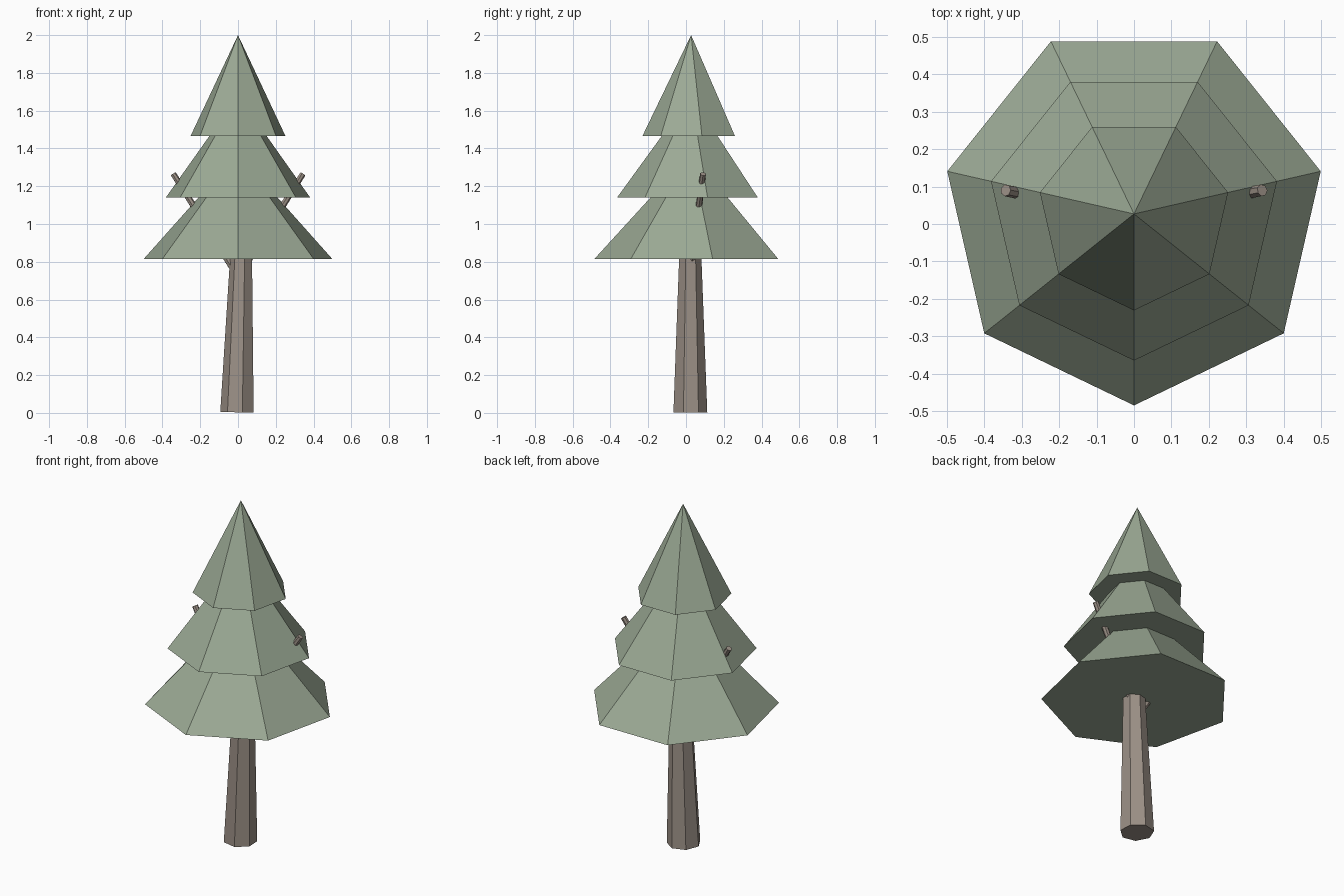
import bpy, bmesh
from math import cos, sin, radians, tau
from mathutils import Vector

if "Cube" in bpy.data.objects:
    bpy.data.objects.remove(bpy.data.objects["Cube"])

SIDES = 7


def material(name, rgb):
    m = bpy.data.materials.new(name)
    m.diffuse_color = (*rgb, 1)
    m.use_nodes = True
    m.node_tree.nodes["Principled BSDF"].inputs["Base Color"].default_value = m.diffuse_color
    return m


def tapered(name, start, end, r0, r1, phase, mat):
    """Flat-sided taper from start to end; r1 = 0 closes to a point."""
    start, end = Vector(start), Vector(end)
    turn = Vector((0, 0, 1)).rotation_difference(end - start)
    bm = bmesh.new()

    def ring(centre, r):
        angles = [radians(phase) + tau * i / SIDES for i in range(SIDES)]
        return [bm.verts.new(centre + turn @ Vector((r * cos(a), r * sin(a), 0)))
                for a in angles]

    low = ring(start, r0)
    bm.faces.new(low[::-1])
    if r1:
        high = ring(end, r1)
        bm.faces.new(high)
    else:
        tip = bm.verts.new(end)
    for i in range(SIDES):
        j = (i + 1) % SIDES
        bm.faces.new((low[i], low[j], high[j], high[i]) if r1
                     else (low[i], low[j], tip))
    mesh = bpy.data.meshes.new(name)
    bm.to_mesh(mesh)
    bm.free()
    mesh.materials.append(mat)
    obj = bpy.data.objects.new(name, mesh)
    bpy.context.collection.objects.link(obj)
    return obj


needles = material("needles", (0.33, 0.40, 0.30))
bark = material("bark", (0.33, 0.28, 0.24))

# Foliage tiers: one corner of each heptagon points to the front
for name, z, top, r in (("lower_foliage", 0.815, 1.375, 0.512),
                        ("middle_foliage", 1.14, 1.68, 0.392),
                        ("upper_foliage", 1.465, 2.0, 0.258)):
    tapered(name, (0, 0.027, z), (0, 0.027, top), r, 0, -90, needles)

# Slightly leaning trunk, ending inside the foliage
tapered("trunk", (-0.002, 0.022, 0.003), (0.028, 0.022, 1.2),
        0.092, 0.046, -22.8, bark)

# Mirrored pair of twigs growing out of the trunk
for side, name in ((-1, "left_twig"), (1, "right_twig")):
    tapered(name, (0, 0.022, 0.724), (side * 0.343, 0.09, 1.265),
            0.02, 0.016, 0, bark)
